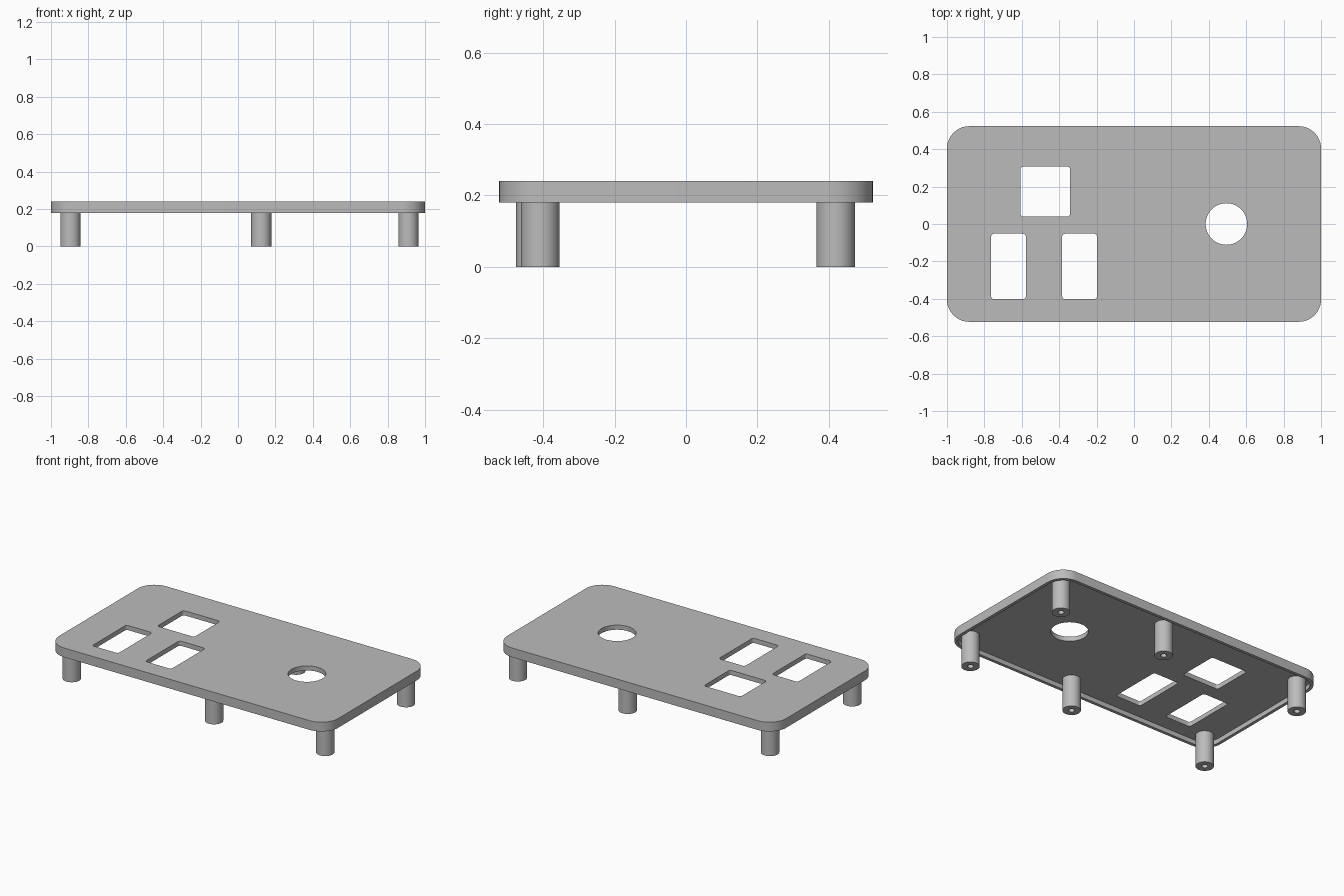
import bpy, bmesh, math

cube = bpy.data.objects.get("Cube")
if cube:
    bpy.data.objects.remove(cube, do_unlink=True)

GREY = (0.5, 0.5, 0.5, 1.0)
grey = bpy.data.materials.new("plain grey")
grey.diffuse_color = GREY
grey.use_nodes = True
grey.node_tree.nodes["Principled BSDF"].inputs["Base Color"].default_value = GREY

TOP, CEILING, RIM = 0.24, 0.21, 0.18


def circle(cx, cy, r, n=48):
    return [(cx + r * math.cos(2 * math.pi * i / n),
             cy + r * math.sin(2 * math.pi * i / n)) for i in range(n)]


def rounded_rect(x0, x1, y0, y1, r, n=12):
    corners = [(x1 - r, y1 - r), (x0 + r, y1 - r), (x0 + r, y0 + r), (x1 - r, y0 + r)]
    points = []
    for q, (cx, cy) in enumerate(corners):
        for i in range(n + 1):
            a = math.pi / 2 * (q + i / n)
            points.append((cx + r * math.cos(a), cy + r * math.sin(a)))
    return points


def ring(bm, points, z):
    return [bm.verts.new((x, y, z)) for x, y in points]


def wall(bm, a, b):
    for i in range(len(a)):
        j = (i + 1) % len(a)
        bm.faces.new((a[i], a[j], b[j], b[i]))


def fill(bm, *rings):
    edges = [bm.edges.get((r[i - 1], r[i])) for r in rings for i in range(len(r))]
    bmesh.ops.triangle_fill(bm, use_beauty=True, edges=edges)


def finish(bm, name):
    bmesh.ops.recalc_face_normals(bm, faces=bm.faces)
    bmesh.ops.dissolve_limit(bm, angle_limit=0.001, verts=[], edges=bm.edges)
    mesh = bpy.data.meshes.new(name)
    bm.to_mesh(mesh)
    bm.free()
    mesh.materials.append(grey)
    obj = bpy.data.objects.new(name, mesh)
    bpy.context.collection.objects.link(obj)
    bpy.ops.object.select_all(action='DESELECT')
    obj.select_set(True)
    bpy.context.view_layer.objects.active = obj
    bpy.ops.object.shade_smooth_by_angle(angle=math.radians(30))


# Cover plate: shallow tray, open below, with three windows and a round hole
outline = rounded_rect(-1, 1, -0.523, 0.523, 0.12)
inner = rounded_rect(-0.98, 0.98, -0.503, 0.503, 0.10)
openings = [
    rounded_rect(-0.607, -0.342, 0.04, 0.307, 0.015, 4),
    rounded_rect(-0.764, -0.578, -0.402, -0.052, 0.015, 4),
    rounded_rect(-0.384, -0.198, -0.402, -0.052, 0.015, 4),
    circle(0.494, 0, 0.111, 64),
]
bm = bmesh.new()
top, bottom = ring(bm, outline, TOP), ring(bm, outline, RIM)
lip, ceiling = ring(bm, inner, RIM), ring(bm, inner, CEILING)
wall(bm, top, bottom)
wall(bm, lip, ceiling)
upper = [ring(bm, o, TOP) for o in openings]
lower = [ring(bm, o, CEILING) for o in openings]
for a, b in zip(upper, lower):
    wall(bm, a, b)
fill(bm, top, *upper)
fill(bm, ceiling, *lower)
wall(bm, bottom, lip)
finish(bm, "cover_plate")

# Standoff posts with blind screw holes
posts = {
    "front_right_post": (-0.896, -0.422), "back_right_post": (-0.896, 0.419),
    "front_middle_post": (0.124, -0.422), "back_middle_post": (0.124, 0.419),
    "front_left_post": (0.911, -0.408), "back_left_post": (0.911, 0.419),
}
for name, (x, y) in posts.items():
    bm = bmesh.new()
    outer, bore = circle(x, y, 0.054), circle(x, y, 0.018)
    foot, hole = ring(bm, outer, 0), ring(bm, bore, 0)
    head, end = ring(bm, outer, CEILING + 0.005), ring(bm, bore, 0.15)
    wall(bm, foot, head)
    wall(bm, hole, end)
    wall(bm, foot, hole)
    fill(bm, head)
    fill(bm, end)
    finish(bm, name)
